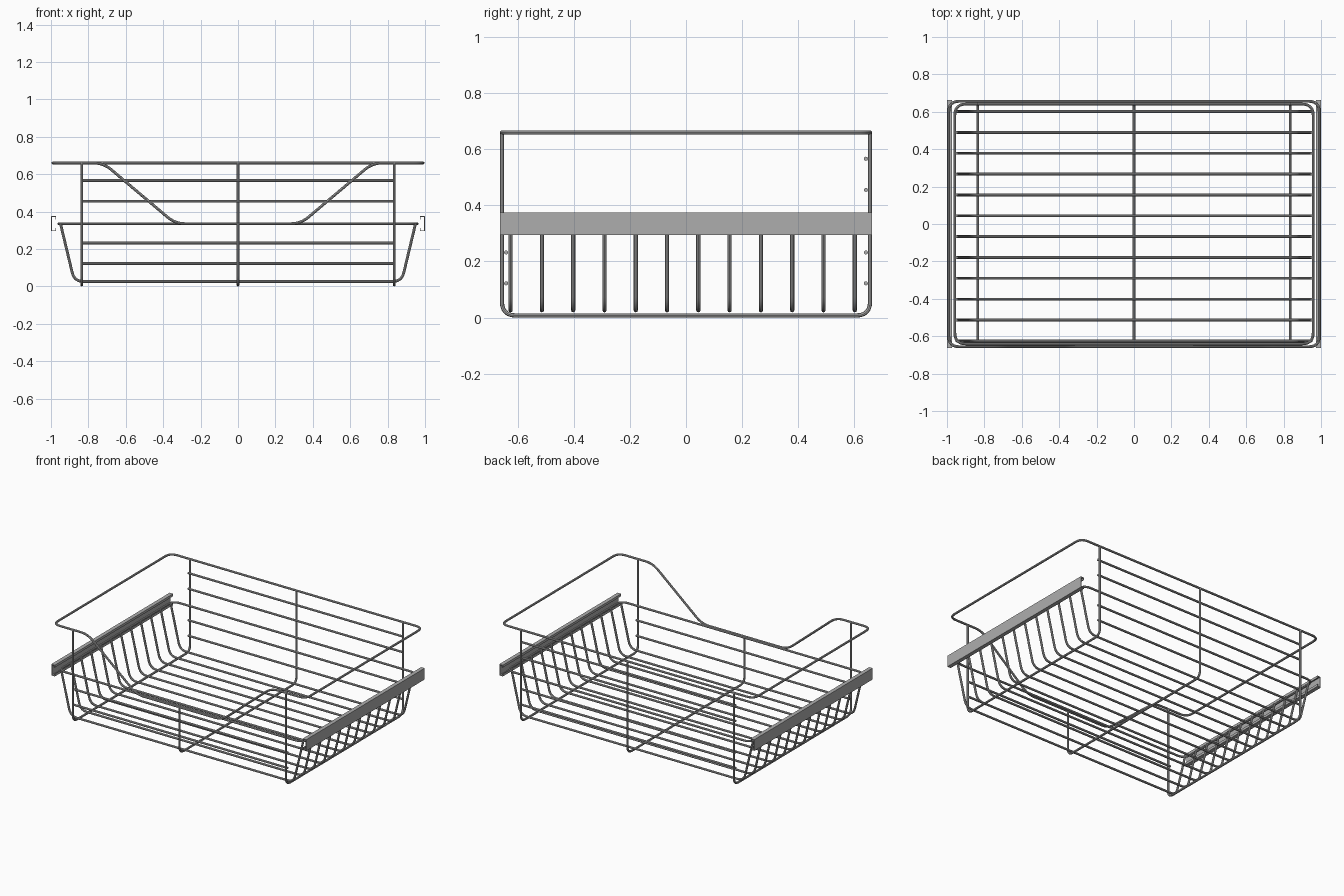
import bpy, bmesh
from mathutils import Vector

if "Cube" in bpy.data.objects:
    bpy.data.objects.remove(bpy.data.objects["Cube"])

R = 0.0075  # wire radius

steel = bpy.data.materials.new("grey steel")
steel.diffuse_color = (0.42, 0.42, 0.42, 1)
steel.use_nodes = True
steel.node_tree.nodes["Principled BSDF"].inputs["Base Color"].default_value = steel.diffuse_color


def rounded(corners, radius, closed=False, steps=6):
    """Replace each corner of a path with a small arc."""
    pts = [Vector(c) for c in corners]
    out, n = [], len(pts)
    for i, p in enumerate(pts):
        if not closed and i in (0, n - 1):
            out.append(p)
            continue
        a, b = pts[i - 1] - p, pts[(i + 1) % n] - p
        cut = min(radius, a.length * 0.45, b.length * 0.45)
        a, b = p + a.normalized() * cut, p + b.normalized() * cut
        for k in range(steps + 1):
            t = k / steps
            out.append(a * (1 - t) ** 2 + p * 2 * t * (1 - t) + b * t * t)
    return out


def wire(name, pts, closed=False):
    curve = bpy.data.curves.new(name, 'CURVE')
    curve.dimensions = '3D'
    curve.bevel_depth = R
    curve.bevel_resolution = 2
    curve.use_fill_caps = True
    spline = curve.splines.new('POLY')
    spline.points.add(len(pts) - 1)
    for sp, p in zip(spline.points, pts):
        sp.co = (*p, 1)
    spline.use_cyclic_u = closed
    curve.materials.append(steel)
    obj = bpy.data.objects.new(name, curve)
    bpy.context.collection.objects.link(obj)
    bpy.ops.object.select_all(action='DESELECT')
    obj.select_set(True)
    bpy.context.view_layer.objects.active = obj
    bpy.ops.object.convert(target='MESH')
    bpy.ops.object.shade_smooth_by_angle()
    return obj


# top rim, dipping at the front
top, mid = 0.66, 0.335
X, Y = 0.99, 0.656
wire("top_rim", rounded([
    (-X, Y, top), (-X, -Y, top), (-0.72, -Y, top), (-0.335, -Y, mid),
    (0.335, -Y, mid), (0.72, -Y, top), (X, -Y, top), (X, Y, top)], 0.055, True), True)

# middle ring carrying the side wires
mx, my = 0.958, 0.641
wire("middle_ring", rounded([
    (-mx, my, mid), (-mx, -my, mid), (mx, -my, mid), (mx, my, mid)], 0.06, True), True)

# U-shaped frame wires running front to back
for label, x in (("left", -0.835), ("centre", 0), ("right", 0.835)):
    front_top = mid if x == 0 else top
    wire(f"{label}_frame_wire", rounded([
        (x, -Y, front_top), (x, -Y, R), (x, Y, R), (x, Y, top)], 0.05))

# floor wires, bending up into the sloped sides
for i in range(12):
    y = -0.625 + 0.1115 * i
    wire(f"floor_wire_{i + 1}", rounded([
        (-0.949, y, mid), (-0.875, y, 0.026), (0.875, y, 0.026), (0.949, y, mid)], 0.05))

# horizontal wires on the back and front
for side, y, heights in (("back", my, (0.122, 0.232, 0.455, 0.566)),
                         ("front", -my, (0.122, 0.232))):
    for i, z in enumerate(heights):
        wire(f"{side}_wire_{i + 1}", [(-0.84, y, z), (0.84, y, z)])

# side rails: lipped channels open towards the basket
profile = [(0.972, 0.312), (0.972, 0.295), (1.0, 0.295), (1.0, 0.375), (0.972, 0.375),
           (0.972, 0.358), (0.977, 0.358), (0.977, 0.370), (0.995, 0.370),
           (0.995, 0.300), (0.977, 0.300), (0.977, 0.312)]
for label, s in (("left", -1), ("right", 1)):
    bm = bmesh.new()
    face = bm.faces.new([bm.verts.new((s * x, -0.663, z)) for x, z in profile])
    ext = bmesh.ops.extrude_face_region(bm, geom=[face], use_keep_orig=True)
    moved = [v for v in ext["geom"] if isinstance(v, bmesh.types.BMVert)]
    bmesh.ops.translate(bm, verts=moved, vec=(0, 1.326, 0))
    bmesh.ops.recalc_face_normals(bm, faces=bm.faces)
    mesh = bpy.data.meshes.new(f"{label}_rail")
    bm.to_mesh(mesh)
    bm.free()
    mesh.materials.append(steel)
    bpy.context.collection.objects.link(bpy.data.objects.new(f"{label}_rail", mesh))
